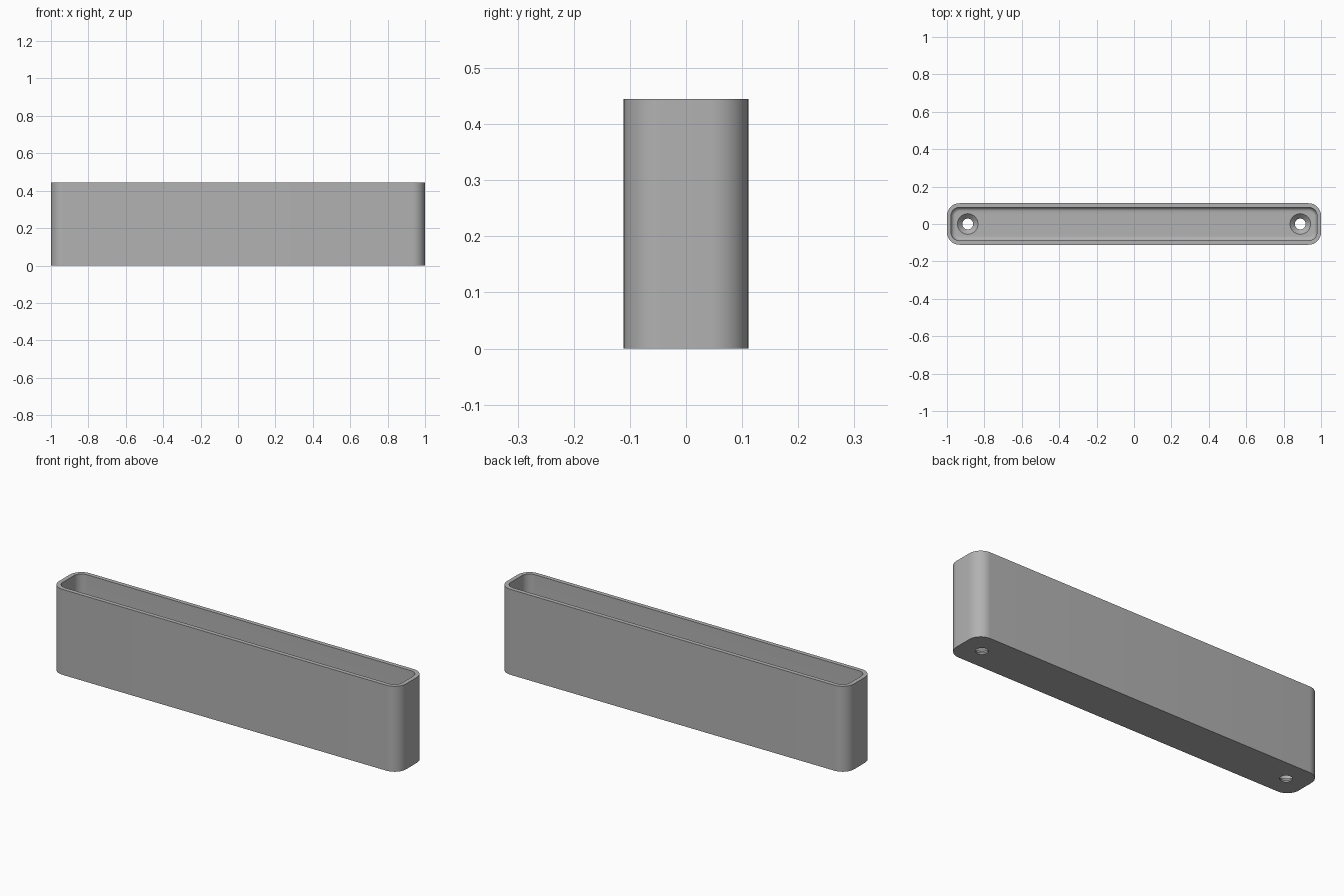
import bpy, bmesh, math

if "Cube" in bpy.data.objects:
    bpy.data.objects.remove(bpy.data.objects["Cube"])

HX, HY, H = 1.0, 0.111, 0.445      # half length, half depth, height
R, WALL, FLOOR = 0.067, 0.022, 0.033
FILLET = 0.022                     # rounding where inner wall meets floor
SEG = 12

grey = bpy.data.materials.new("plain_grey")
grey.diffuse_color = (0.445, 0.445, 0.445, 1)
grey.use_nodes = True
grey.node_tree.nodes["Principled BSDF"].inputs["Base Color"].default_value = grey.diffuse_color


def ring(bm, inset, z):
    """Rounded rectangle loop, inset from the outer outline."""
    r = R - inset
    verts = []
    for k, (sx, sy) in enumerate([(1, 1), (-1, 1), (-1, -1), (1, -1)]):
        for i in range(SEG + 1):
            a = math.pi / 2 * (k + i / SEG)
            verts.append(bm.verts.new((sx * (HX - R) + r * math.cos(a),
                                       sy * (HY - R) + r * math.sin(a), z)))
    return verts


def skin(name, bm, rings):
    """Bridge successive loops, cap both ends and make an object."""
    for a, b in zip(rings, rings[1:]):
        n = len(a)
        for i in range(n):
            j = (i + 1) % n
            bm.faces.new((a[i], a[j], b[j], b[i]))
    bm.faces.new(rings[0])
    bm.faces.new(rings[-1])
    bmesh.ops.recalc_face_normals(bm, faces=bm.faces)
    mesh = bpy.data.meshes.new(name)
    bm.to_mesh(mesh)
    bm.free()
    mesh.materials.append(grey)
    obj = bpy.data.objects.new(name, mesh)
    bpy.context.collection.objects.link(obj)
    return obj


# Open tray: outside wall, rim, inside wall, floor fillet
bm = bmesh.new()
loops = [ring(bm, 0, 0), ring(bm, 0, H), ring(bm, WALL, H)]
for i in range(7):
    a = math.pi / 2 * i / 6
    loops.append(ring(bm, WALL + FILLET * (1 - math.cos(a)),
                      FLOOR + FILLET * (1 - math.sin(a))))
tray = skin("tray", bm, loops)

# Countersunk screw holes near both ends
for side in (-1, 1):
    bm = bmesh.new()
    profile = [(0.029, -0.05), (0.029, FLOOR - 0.026), (0.055, FLOOR), (0.055, FLOOR + 0.02)]
    loops = [[bm.verts.new((side * 0.889 + r * math.cos(math.tau * i / 48),
                            r * math.sin(math.tau * i / 48), z)) for i in range(48)]
             for r, z in profile]
    cutter = skin("hole_cutter", bm, loops)
    mod = tray.modifiers.new("screw_hole", 'BOOLEAN')
    mod.operation, mod.solver, mod.object = 'DIFFERENCE', 'EXACT', cutter
    bpy.context.view_layer.objects.active = tray
    bpy.ops.object.modifier_apply(modifier=mod.name)
    bpy.data.objects.remove(cutter)

# Smooth rounds, crisp edges
for p in tray.data.polygons:
    p.use_smooth = True
tray.data.set_sharp_from_angle(angle=math.radians(30))
